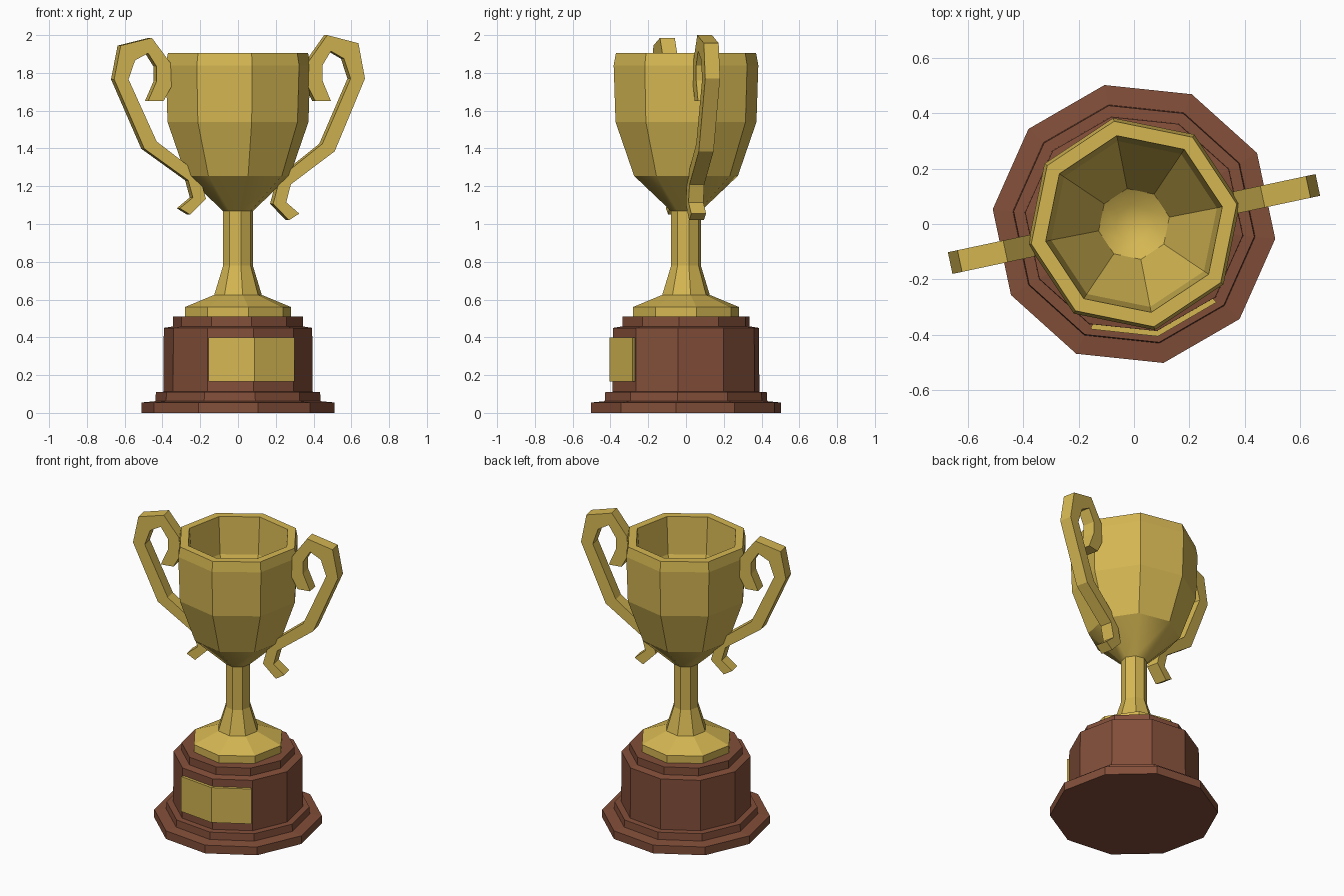
import bpy
import bmesh
from math import cos, sin, radians, pi
from mathutils import Matrix

cube = bpy.data.objects.get("Cube")
if cube:
    bpy.data.objects.remove(cube, do_unlink=True)


def material(name, color):
    mat = bpy.data.materials.new(name)
    mat.use_nodes = True
    mat.diffuse_color = color
    bsdf = next(n for n in mat.node_tree.nodes if n.type == 'BSDF_PRINCIPLED')
    bsdf.inputs["Base Color"].default_value = color
    return mat


gold = material("gold", (0.66, 0.47, 0.085, 1))
wood = material("brown wood", (0.225, 0.077, 0.041, 1))


def finish(bm, name, mat):
    bmesh.ops.remove_doubles(bm, verts=bm.verts, dist=0.0005)
    bmesh.ops.recalc_face_normals(bm, faces=bm.faces)
    mesh = bpy.data.meshes.new(name)
    bm.to_mesh(mesh)
    bm.free()
    mesh.materials.append(mat)
    obj = bpy.data.objects.new(name, mesh)
    bpy.context.scene.collection.objects.link(obj)
    return obj


def lathe(name, mat, profile, sides, start, smooth_radius=0):
    """Faceted solid of revolution from (radius, height) points."""
    bm = bmesh.new()
    rings = []
    for r, z in profile:
        if r == 0:
            rings.append([bm.verts.new((0, 0, z))] * sides)
        else:
            angles = [radians(start) + 2 * pi * i / sides for i in range(sides)]
            rings.append([bm.verts.new((r * cos(a), r * sin(a), z)) for a in angles])
    for (low, high), (r, z) in zip(zip(rings, rings[1:]), profile):
        for i in range(sides):
            j = (i + 1) % sides
            corners = dict.fromkeys((low[i], low[j], high[j], high[i]))
            face = bm.faces.new(list(corners))
            # Only the bowl floor is smooth
            face.smooth = 0 < r <= smooth_radius
    return finish(bm, name, mat)


def ribbon(name, mat, pairs, half_width, to_world):
    """Solid strip of rectangular section; pairs hold its two edges."""
    bm = bmesh.new()
    sections = []
    for a, b in pairs:
        points = [(a, -half_width), (a, half_width), (b, half_width), (b, -half_width)]
        sections.append([bm.verts.new(to_world @ Matrix.Translation((p[0], w, p[1])).to_translation())
                         for p, w in points])
    for s, t in zip(sections, sections[1:]):
        for i in range(4):
            j = (i + 1) % 4
            bm.faces.new((s[i], s[j], t[j], t[i]))
    bm.faces.new(sections[0])
    bm.faces.new(sections[-1])
    return finish(bm, name, mat)


# Stepped ten-sided wooden base
BASE_TURN = -6
lathe("wooden_base", wood, [
    (0, 0), (0.513, 0), (0.513, 0.055), (0.44, 0.062), (0.437, 0.11),
    (0.397, 0.112), (0.395, 0.45), (0.345, 0.458), (0.345, 0.51), (0, 0.51),
], 10, BASE_TURN)

# Foot and stem
CUP_TURN = 11
lathe("foot_and_stem", gold, [
    (0, 0.508), (0.287, 0.508), (0.287, 0.56), (0.128, 0.625),
    (0.08, 0.78), (0.08, 1.08), (0, 1.08),
], 8, CUP_TURN)

# Hollow cup with a rounded floor
lathe("cup", gold, [
    (0, 1.068), (0.08, 1.068), (0.28, 1.255), (0.38, 1.54), (0.39, 1.84),
    (0.378, 1.905), (0.325, 1.905), (0.305, 1.66), (0.13, 1.3),
    (0.07, 1.26), (0, 1.25),
], 8, CUP_TURN, 0.13)

# Scrolled handles: outer and inner edge, from the curl down to the tail
scroll = [
    ((0.407, 1.65), (0.49, 1.65)), ((0.365, 1.73), (0.444, 1.76)),
    ((0.37, 1.86), (0.444, 1.84)), ((0.47, 2.0), (0.49, 1.915)),
    ((0.637, 1.957), (0.56, 1.875)), ((0.672, 1.77), (0.595, 1.77)),
    ((0.51, 1.385), (0.444, 1.425)), ((0.275, 1.21), (0.217, 1.245)),
    ((0.25, 1.115), (0.18, 1.107)), ((0.32, 1.055), (0.265, 1.02)),
]
for name, turn, squash in (("left_handle", 0, 1), ("right_handle", 180, 0.955)):
    pivot = Matrix.Translation((0, 0, 1.68))
    place = (Matrix.Rotation(radians(turn + 12), 4, 'Z') @ pivot
             @ Matrix.Diagonal((1.01, 1, squash, 1)) @ pivot.inverted())
    ribbon(name, gold, scroll, 0.04, place)

# Plaque wrapped around two faces of the base
bm = bmesh.new()
sections = []
for step, trim in ((-3, 0.99), (-2, 1), (-1, 0.99)):
    a = radians(BASE_TURN + 36 * step)
    if step != -2:
        a += radians(1.5) * (-2 - step)
    sections.append([bm.verts.new((r * trim * cos(a), r * trim * sin(a), z))
                     for r, z in ((0.38, 0.165), (0.415, 0.165), (0.415, 0.4), (0.38, 0.4))])
for s, t in zip(sections, sections[1:]):
    for i in range(4):
        j = (i + 1) % 4
        bm.faces.new((s[i], s[j], t[j], t[i]))
bm.faces.new(sections[0])
bm.faces.new(sections[-1])
finish(bm, "plaque", gold)
